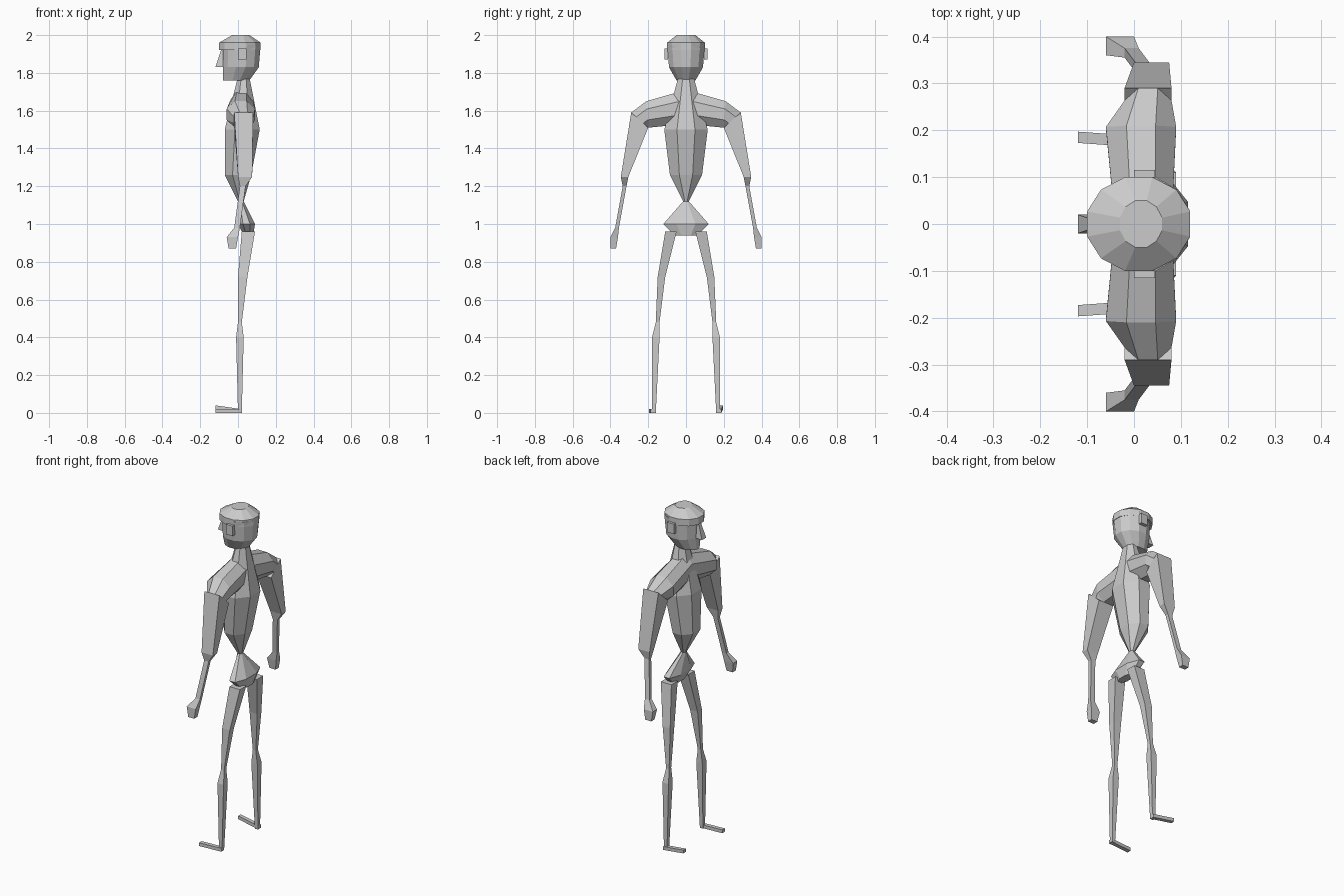
import bpy
import bmesh
import math

default_cube = bpy.data.objects.get("Cube")
if default_cube:
    bpy.data.objects.remove(default_cube, do_unlink=True)

# One plain colour for the whole figure
shade = 0.6
grey = bpy.data.materials.new("plain_grey")
grey.use_nodes = True
grey.diffuse_color = (shade, shade, shade, 1)
principled = grey.node_tree.nodes["Principled BSDF"]
principled.inputs["Base Color"].default_value = grey.diffuse_color


def section(front, back, inner_y, inner_z, outer_y, outer_z):
    """Cross-section spanning front to back and inner edge to outer edge."""
    return front, back, inner_y, inner_z, outer_y, outer_z


def level(height, front, back, half, middle=0):
    """Horizontal cross-section, centred sideways on middle."""
    return section(front, back, middle - half, height, middle + half, height)


def mirrored(cross):
    front, back, inner_y, inner_z, outer_y, outer_z = cross
    return section(front, back, -inner_y, inner_z, -outer_y, outer_z)


def ring(bm, cross, sides):
    """Polygon inscribed in a section, with flat sides touching its edges."""
    front, back, inner_y, inner_z, outer_y, outer_z = cross
    reach = 2 * math.cos(math.pi / sides)
    corners = []
    for index in range(sides):
        angle = math.tau * (index + 0.5) / sides
        along = 0.5 + math.cos(angle) / reach
        across = 0.5 + math.sin(angle) / reach
        corners.append(bm.verts.new((
            front + (back - front) * along,
            inner_y + (outer_y - inner_y) * across,
            inner_z + (outer_z - inner_z) * across,
        )))
    return corners


def loft(name, sections, sides=4):
    """Skin a closed, flat-shaded body over a row of cross-sections."""
    bm = bmesh.new()
    rings = [ring(bm, cross, sides) for cross in sections]
    bm.faces.new(rings[0])
    bm.faces.new(rings[-1])
    for lower, upper in zip(rings, rings[1:]):
        for index in range(sides):
            previous = index - 1
            bm.faces.new((lower[previous], lower[index], upper[index], upper[previous]))
    bmesh.ops.recalc_face_normals(bm, faces=bm.faces)
    mesh = bpy.data.meshes.new(name)
    bm.to_mesh(mesh)
    bm.free()
    mesh.materials.append(grey)
    body = bpy.data.objects.new(name, mesh)
    bpy.context.collection.objects.link(body)
    return body


# Head: jaw and skull, overhanging crown and nose
loft("skull", [
    level(height=1.76, front=-.08, back=.06, half=.05),
    level(height=1.83, front=-.08, back=.11, half=.09),
    level(height=1.95, front=-.08, back=.12, half=.1),
], sides=12)
loft("crown", [
    level(height=1.92, front=-.1, back=.12, half=.1),
    level(height=1.96, front=-.1, back=.12, half=.1),
    level(height=2, front=-.03, back=.06, half=.05),
], sides=12)
loft("nose", [
    level(height=1.83, front=-.12, back=0, half=.02),
    level(height=1.92, front=-.09, back=0, half=.01),
])

# Trunk: pinched waist between the chest and the pelvis
waist = level(height=1.12, front=0, back=.03, half=.015)
loft("torso_and_neck", [
    waist,
    level(height=1.26, front=-.07, back=.07, half=.085),
    level(height=1.5, front=-.07, back=.115, half=.115),
    level(height=1.78, front=0, back=.06, half=.04),
], sides=8)
loft("pelvis", [
    level(height=.94, front=.03, back=.08, half=.06),
    level(height=1, front=0, back=.09, half=.12),
    waist,
], sides=8)

# Shoulder yoke, running from one arm to the other
arm_root = section(front=-.02, back=.08, inner_y=.2, inner_z=1.51, outer_y=.29, outer_z=1.59)
yoke_bulge = section(front=-.06, back=.09, inner_y=.2, inner_z=1.51, outer_y=.21, outer_z=1.65)
yoke_middle = section(front=-.04, back=.08, inner_y=0, inner_z=1.53, outer_y=0, outer_z=1.71)
loft("shoulders", [
    arm_root, yoke_bulge, yoke_middle, mirrored(yoke_bulge), mirrored(arm_root),
], sides=8)

# Limbs and ears, described once for the left side
wrist = level(height=.98, front=-.02, back=.01, half=.01, middle=.365)
paired_parts = {
    "arm": [
        arm_root,
        level(height=1.25, front=0, back=.075, half=.02, middle=.325),
        level(height=1.2, front=.01, back=.04, half=.01, middle=.325),
        wrist,
    ],
    "hand": [
        wrist,
        level(height=.93, front=-.06, back=0, half=.02, middle=.38),
        level(height=.87, front=-.05, back=-.01, half=.015, middle=.385),
    ],
    "ear": [
        level(height, front=0, back=.045, half=.01, middle=.105)
        for height in (1.87, 1.93)
    ],
    "leg": [
        level(height=.96, front=.02, back=.09, half=.03, middle=.08),
        level(height=.72, front=0, back=.05, half=.02, middle=.13),
        level(height=.48, front=0, back=.02, half=.01, middle=.15),
        level(height=.4, front=-.01, back=.03, half=.02, middle=.16),
        level(height=0, front=0, back=.02, half=.01, middle=.17),
    ],
    "foot": [
        level(height, front=-.12, back=.02, half=.012, middle=.175)
        for height in (0, .02)
    ],
}
for part, sections in paired_parts.items():
    loft("left_" + part, sections)
    loft("right_" + part, [mirrored(cross) for cross in sections])

# Toes turn outwards, and the left toes are raised
for side, outward, lift in (("left", 1, .02), ("right", -1, 0)):
    for vertex in bpy.data.objects[side + "_foot"].data.vertices:
        if vertex.co.x < 0:
            vertex.co.y += outward * .01
            vertex.co.z += lift
